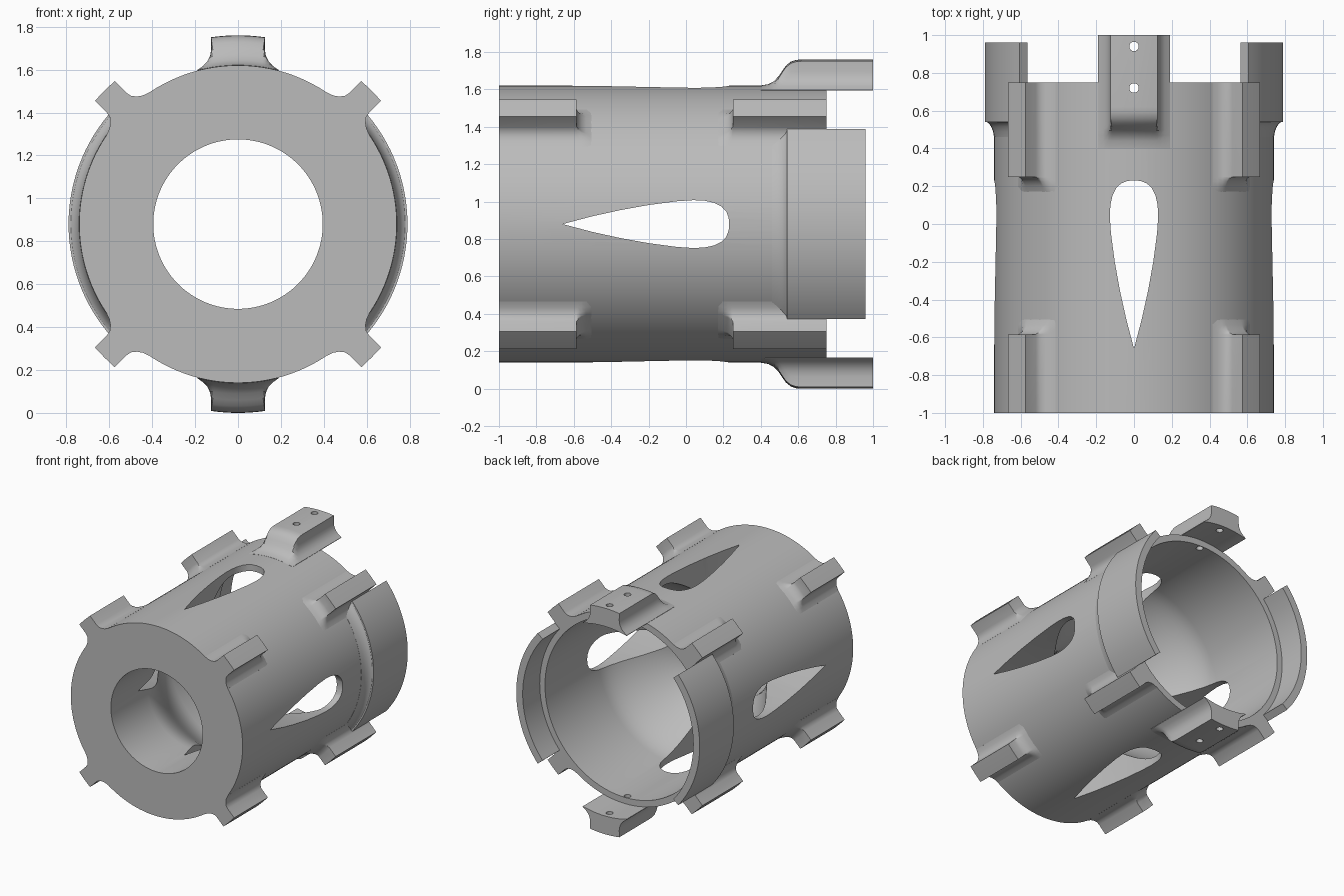
import bpy, bmesh, math

cube = bpy.data.objects.get("Cube")
if cube:
    bpy.data.objects.remove(cube, do_unlink=True)

AXIS_Z = 0.88
BODY_R = 0.74
BACK = 0.75

grey = bpy.data.materials.new("plain_grey")
grey.use_nodes = True
grey.diffuse_color = (0.5, 0.5, 0.5, 1)
grey.node_tree.nodes["Principled BSDF"].inputs["Base Color"].default_value = (0.5, 0.5, 0.5, 1)


def finish(name, bm):
    bmesh.ops.remove_doubles(bm, verts=bm.verts, dist=1e-5)
    bmesh.ops.recalc_face_normals(bm, faces=bm.faces)
    mesh = bpy.data.meshes.new(name)
    bm.to_mesh(mesh)
    bm.free()
    mesh.materials.append(grey)
    obj = bpy.data.objects.new(name, mesh)
    bpy.context.collection.objects.link(obj)
    return obj


def skin(name, rings, closed=False):
    """Bridge equal rings of points; cap the ends unless closed."""
    bm = bmesh.new()
    loops = [[bm.verts.new(p) for p in ring] for ring in rings]
    pairs = list(zip(loops, loops[1:]))
    if closed:
        pairs.append((loops[-1], loops[0]))
    else:
        bm.faces.new(loops[0])
        bm.faces.new(loops[-1])
    for a, b in pairs:
        for i in range(len(a)):
            j = (i + 1) % len(a)
            bm.faces.new((a[i], a[j], b[j], b[i]))
    return finish(name, bm)


def lathe(name, profile, steps=128):
    """Revolve (y, radius) points around the long axis."""
    rings = []
    for i in range(steps):
        a = math.tau * i / steps
        rings.append([(r * math.sin(a), y, AXIS_Z + r * math.cos(a)) for y, r in profile])
    return skin(name, rings, closed=True)


def loft(name, sections, angle):
    """Sections are (y, half outline, radius limit), turned about the axis."""
    rings = []
    for y, half, limit in sections:
        outline = half + [(-t, r) for t, r in half[-2:0:-1]]
        ring = []
        for t, r in outline:
            k = min(1, limit / math.hypot(t, r))
            a, d = angle + math.atan2(t, r), k * math.hypot(t, r)
            ring.append((d * math.sin(a), y, AXIS_Z + d * math.cos(a)))
        rings.append(ring)
    return skin(name, rings)


def arc(radius, start, end, steps):
    angles = [math.radians(start + (end - start) * i / steps) for i in range(steps + 1)]
    return [(radius * math.sin(a), radius * math.cos(a)) for a in angles]


def cut(obj, cutter):
    mod = obj.modifiers.new("cut", "BOOLEAN")
    mod.operation = "DIFFERENCE"
    mod.solver = "EXACT"
    mod.object = cutter
    bpy.context.view_layer.objects.active = obj
    bpy.ops.object.modifier_apply(modifier=mod.name)


# Hollow body: narrow front bore flaring smoothly into a thin wall
flare = []
for i in range(17):
    s = i / 16
    flare.append((-0.55 + 0.65 * s, 0.395 + 0.295 * s * s * (3 - 2 * s)))
body = lathe("body", [(-1, 0.395), (-1, BODY_R), (BACK, BODY_R), (BACK, 0.69)] + flare[::-1])

# Teardrop slots through both pairs of walls
drop = [(-0.66, 0), (-0.5, 0.042), (-0.35, 0.075), (-0.2, 0.102), (-0.05, 0.122), (0.04, 0.128),
        (0.1, 0.125), (0.15, 0.114), (0.19, 0.094), (0.215, 0.068), (0.228, 0.035), (0.231, 0)]
outline = [(w, y) for y, w in drop] + [(-w, y) for y, w in drop[-2:0:-1]]
cutters = [
    skin("slot_cutter_vertical", [[(w, y, z) for w, y in outline] for z in (-1, 3)]),
    skin("slot_cutter_across", [[(x, y, AXIS_Z + w) for w, y in outline] for x in (-2, 2)]),
]
for c in cutters:
    cut(body, c)

parts = [body]

# Short ribs on the diagonals, front and rear, with filleted feet
rib_half = [(0, 0.88), (0.065, 0.878), (0.065, 0.80), (0.07, 0.775), (0.088, 0.753),
            (0.11, 0.738), (0.14, 0.727), (0.14, 0.70), (0, 0.70)]
rib_fade = [(0, 0.81), (0.007, 0.79), (0.025, 0.765), (0.05, 0.75), (0.085, 0.738)]
for place, outer, inner, way in (("front", -1, -0.585, 1), ("rear", BACK, 0.25, -1)):
    for i in range(4):
        sections = [(outer, rib_half, 1), (inner, rib_half, 1)]
        sections += [(inner + way * d, rib_half, limit) for d, limit in rib_fade]
        parts.append(loft(f"{place}_rib_{i + 1}", sections, math.radians(45 + 90 * i)))

# Top and bottom tabs, rising from the body in an S curve
tab_half = arc(0.88, 0, 8.2, 4) + [(0.125, 0.815), (0.13, 0.785), (0.143, 0.758), (0.163, 0.737),
                                   (0.19, 0.718)] + arc(0.738, 14.8, 0, 6)
tab_rise = [(0.40, 0.741), (0.44, 0.748), (0.47, 0.764), (0.495, 0.79), (0.515, 0.82),
            (0.535, 0.848), (0.56, 0.868), (0.59, 0.878), (0.62, 0.885), (1, 0.885)]
tabs = []
for name, angle in (("top_tab", 0), ("bottom_tab", math.pi)):
    tabs.append(loft(name, [(y, tab_half, limit) for y, limit in tab_rise], angle))
parts += tabs

# Pin holes through both tabs
for y in (0.72, 0.94):
    ring = [(0.025 * math.cos(math.tau * i / 24), y + 0.025 * math.sin(math.tau * i / 24))
            for i in range(24)]
    pin = skin("pin_cutter", [[(px, py, z) for px, py in ring] for z in (-1, 3)])
    cutters.append(pin)
    for obj in tabs + [body]:
        cut(obj, pin)

# Curved side plates overhanging the back
plate_steps = [(0.46, 0.741, 35.5), (0.49, 0.746, 37), (0.515, 0.756, 38.5), (0.532, 0.768, 39.5),
               (0.54, 0.78, 40), (0.54, 0.79, 40), (0.96, 0.79, 40)]
for name, angle in (("left_plate", math.pi / 2), ("right_plate", -math.pi / 2)):
    sections = [(y, arc(0.79, 0, a, 14) + arc(0.735, a, 0, 14), limit)
                for y, limit, a in plate_steps]
    parts.append(loft(name, sections, angle))

for c in cutters:
    bpy.data.objects.remove(c, do_unlink=True)

# Smooth curved surfaces, keep machined edges crisp
bpy.ops.object.select_all(action="DESELECT")
for obj in parts:
    obj.select_set(True)
bpy.context.view_layer.objects.active = body
bpy.ops.object.shade_smooth_by_angle(angle=math.radians(32))
